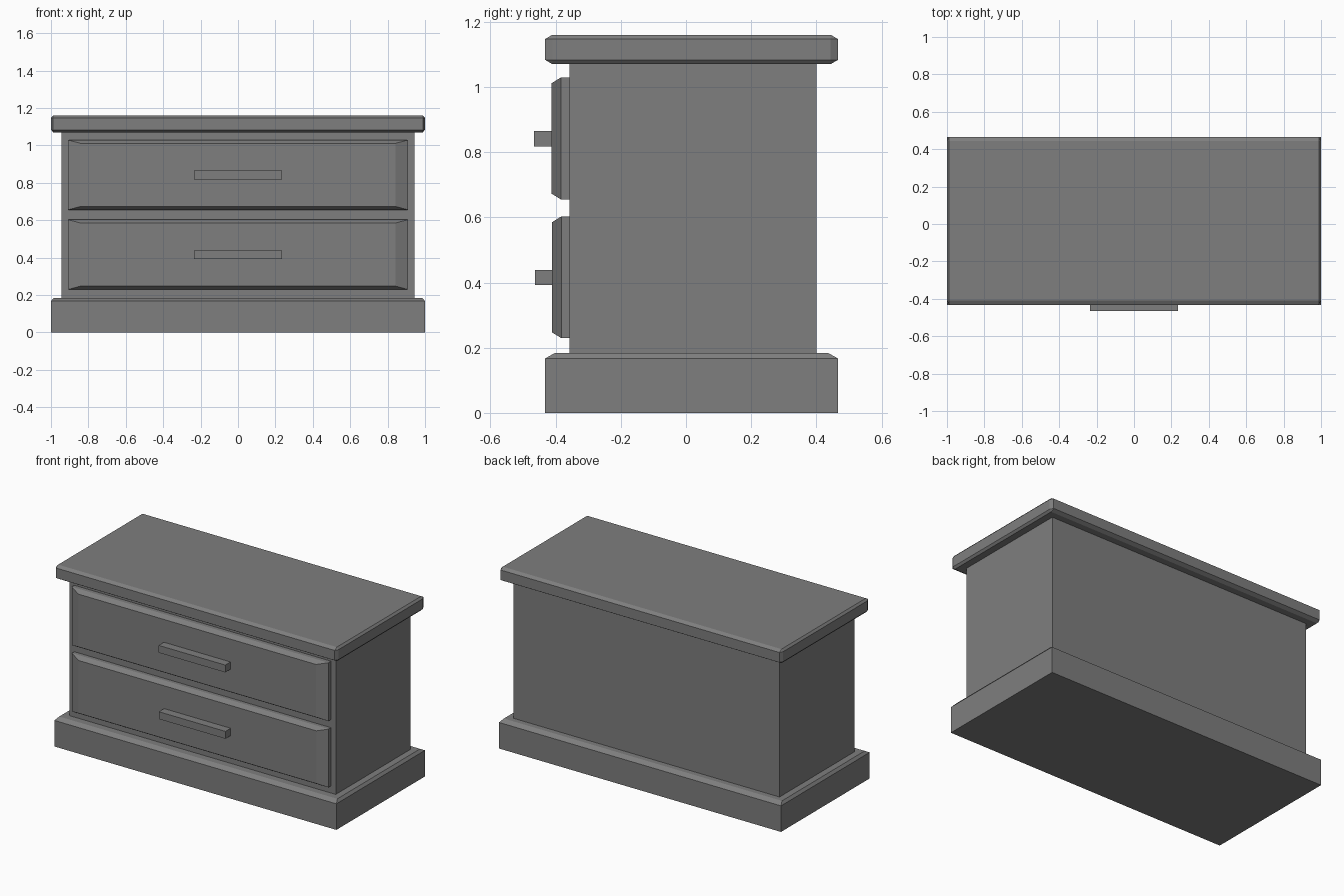
import bpy, bmesh
from mathutils import Vector

if "Cube" in bpy.data.objects:
    bpy.data.objects.remove(bpy.data.objects["Cube"])

# Dark grey finish shared by all parts
finish = bpy.data.materials.new("dark_grey")
finish.diffuse_color = (0.21, 0.21, 0.21, 1)
finish.use_nodes = True
finish.node_tree.nodes["Principled BSDF"].inputs["Base Color"].default_value = finish.diffuse_color


def box(name, lo, hi, chamfer=None, side=None):
    """Box from corner lo to corner hi. chamfer = inset per axis, applied to
    all edges, or only to the rim of the face pointing along 'side'."""
    lo, hi = Vector(lo), Vector(hi)
    d = Vector(chamfer or (1, 1, 1))
    size = hi - lo
    bm = bmesh.new()
    bmesh.ops.create_cube(bm, size=1)
    # work in units of the chamfer so that a bevel of 1 gives each inset
    bmesh.ops.scale(bm, vec=[size[i] / d[i] for i in range(3)], verts=bm.verts)
    bm.normal_update()
    if chamfer:
        edges = list(bm.edges)
        if side:
            face = max(bm.faces, key=lambda f: f.normal.dot(Vector(side)))
            edges = list(face.edges)
        bmesh.ops.bevel(bm, geom=edges, offset=1, offset_type='OFFSET',
                        segments=1, affect='EDGES')
    bmesh.ops.scale(bm, vec=d, verts=bm.verts)
    bmesh.ops.translate(bm, vec=(lo + hi) / 2, verts=bm.verts)
    bmesh.ops.recalc_face_normals(bm, faces=bm.faces)
    mesh = bpy.data.meshes.new(name)
    bm.to_mesh(mesh)
    bm.free()
    mesh.materials.append(finish)
    obj = bpy.data.objects.new(name, mesh)
    bpy.context.collection.objects.link(obj)
    return obj


# Plinth, carcass and top slab
box("plinth", (-1, -0.432, 0), (1, 0.466, 0.184), (0.014, 0.03, 0.017), (0, 0, 1))
box("carcass", (-0.944, -0.358, 0.18), (0.944, 0.401, 1.08))
box("top_slab", (-1, -0.432, 1.070), (1, 0.466, 1.16), (0.012, 0.022, 0.013))

# Drawers with bevelled fronts and bar handles
for label, z, y, grip in (("lower", 0.229, -0.411, -0.464),
                          ("upper", 0.655, -0.413, -0.466)):
    box(label + "_drawer", (-0.910, y, z), (0.910, -0.35, z + 0.374),
        (0.067, 0.029, 0.018), (0, -1, 0))
    box(label + "_handle", (-0.236, grip, z + 0.163),
        (0.236, y + 0.01, z + 0.210))
